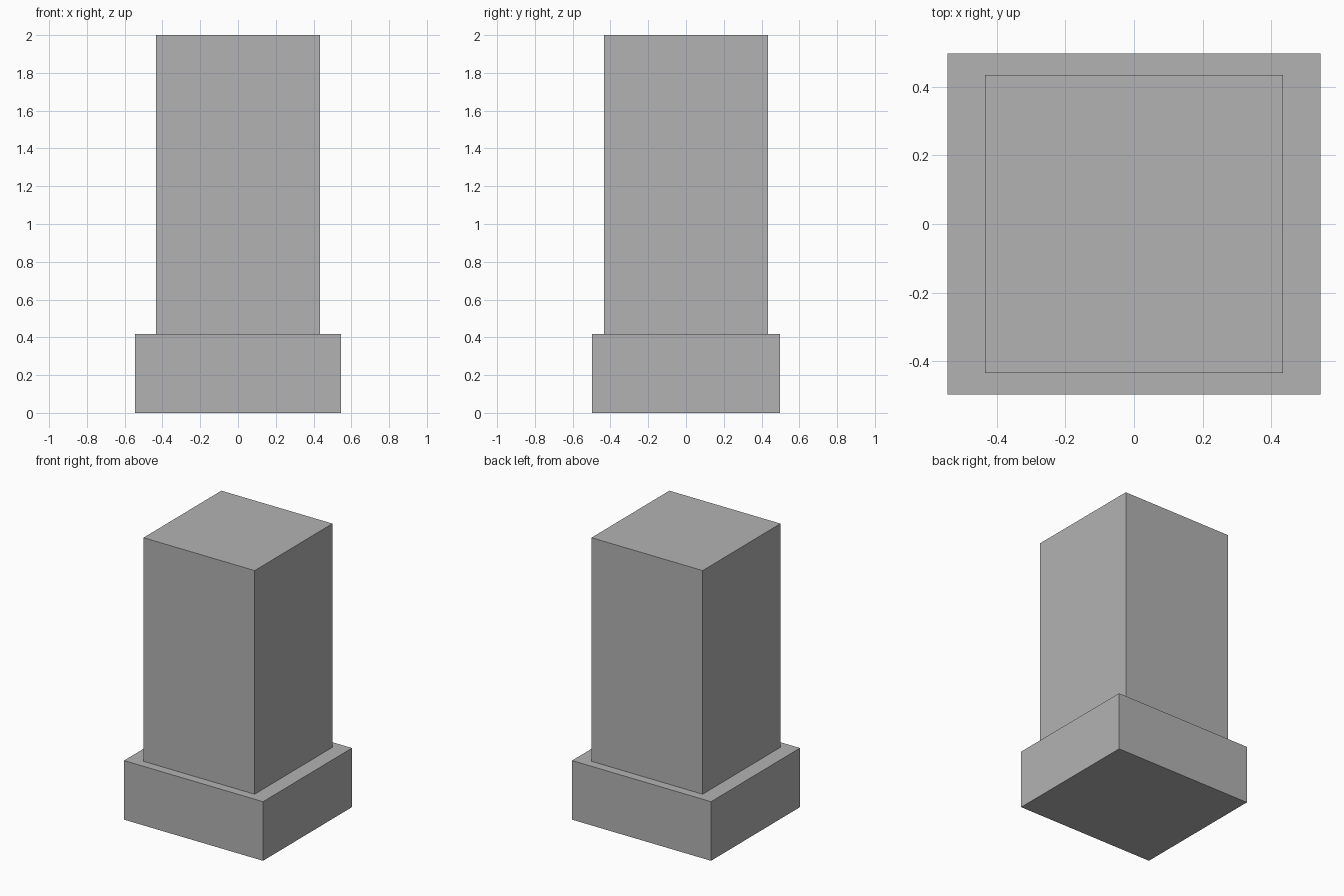
import bpy

# Remove the default cube
default = bpy.data.objects.get("Cube")
if default:
    bpy.data.objects.remove(default, do_unlink=True)

# One plain grey for the whole model
GREY = (0.45, 0.45, 0.45, 1.0)
stone = bpy.data.materials.new("grey stone")
stone.use_nodes = True
stone.diffuse_color = GREY
stone.node_tree.nodes["Principled BSDF"].inputs["Base Color"].default_value = GREY


def block(name, width, depth, bottom, top):
    """Add a flat-shaded box centred on the z axis."""
    bpy.ops.mesh.primitive_cube_add(size=1, location=(0, 0, (bottom + top) / 2))
    obj = bpy.context.object
    obj.name = name
    obj.scale = (width, depth, top - bottom)
    bpy.ops.object.transform_apply(location=False, rotation=False, scale=True)
    obj.data.materials.append(stone)
    return obj


BASE_TOP = 0.418

# Wide plinth at the bottom
block("base", 1.088, 0.994, 0, BASE_TOP)

# Square shaft standing on the plinth
block("column", 0.87, 0.87, BASE_TOP, 2)
